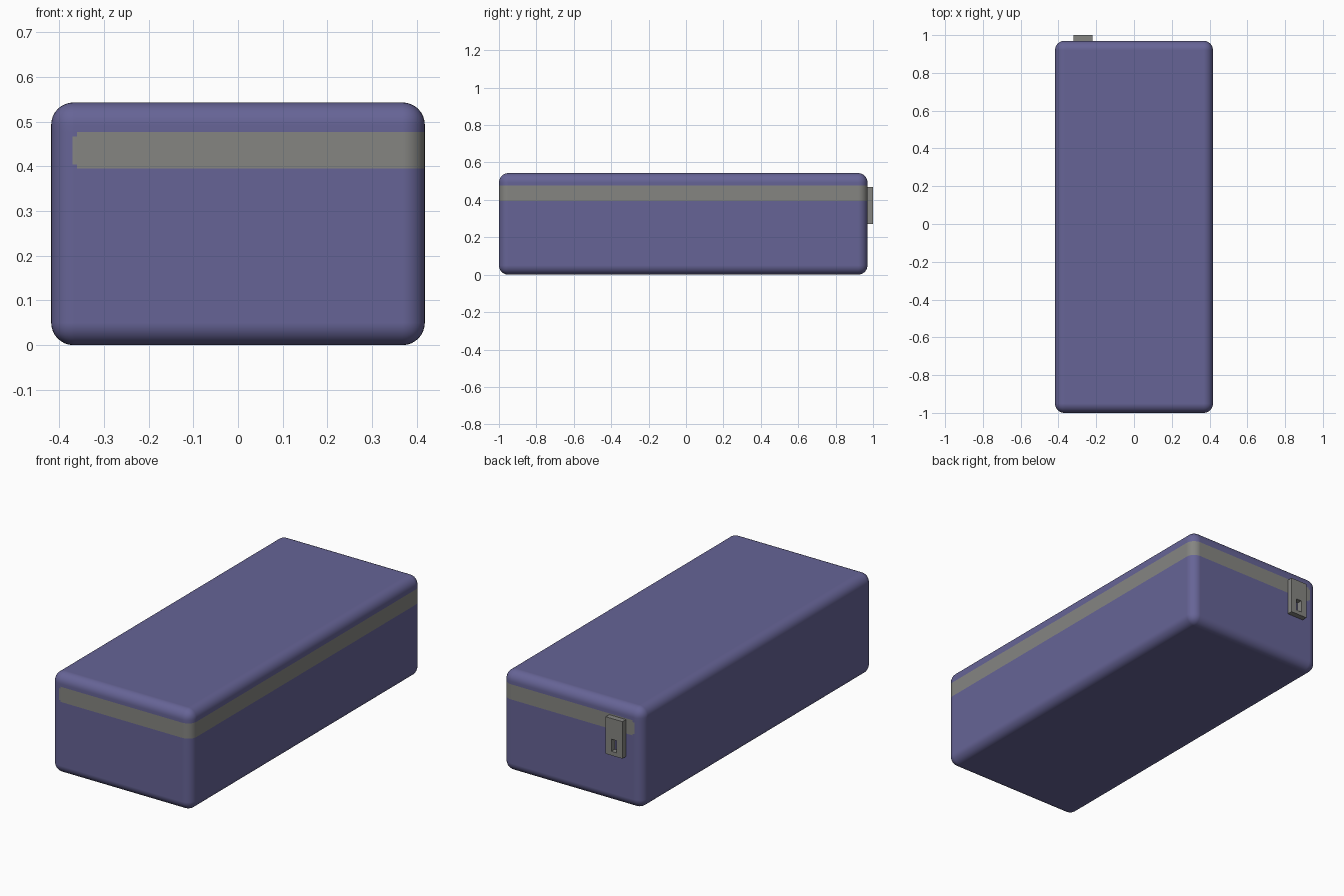
import bpy, bmesh
from mathutils import Vector

if "Cube" in bpy.data.objects:
    bpy.data.objects.remove(bpy.data.objects["Cube"])


def material(name, rgb):
    m = bpy.data.materials.new(name)
    m.diffuse_color = (*rgb, 1)
    m.use_nodes = True
    m.node_tree.nodes["Principled BSDF"].inputs["Base Color"].default_value = m.diffuse_color
    return m


fabric = material("purple_fabric", (0.133, 0.127, 0.305))
zip_grey = material("zip_grey", (0.235, 0.235, 0.222))


def finish(bm, name, mats):
    mesh = bpy.data.meshes.new(name)
    bm.to_mesh(mesh)
    bm.free()
    obj = bpy.data.objects.new(name, mesh)
    bpy.context.collection.objects.link(obj)
    for m in mats:
        mesh.materials.append(m)
    return obj


# Case body: rounded box
bm = bmesh.new()
bmesh.ops.create_cube(bm, size=1)
for v in bm.verts:
    v.co = Vector((v.co.x * 0.836, v.co.y * 1.97 - 0.015, (v.co.z + 0.5) * 0.543))
bmesh.ops.bevel(bm, geom=bm.edges[:], offset=0.05, segments=8, profile=0.5, affect='EDGES')

# Cut the zip band into the surface; it stops short of the left side
for co, no in [((0, 0, z), (0, 0, 1)) for z in (0.395, 0.404, 0.467, 0.477)] + \
              [((x, 0, 0), (1, 0, 0)) for x in (-0.37, -0.36)]:
    bmesh.ops.bisect_plane(bm, geom=bm.verts[:] + bm.edges[:] + bm.faces[:],
                           plane_co=co, plane_no=no, dist=1e-5)
for f in bm.faces:
    f.smooth = True
    c = f.calc_center_median()
    wide = c.x > -0.36 and 0.395 < c.z < 0.477
    tip = c.x > -0.37 and 0.404 < c.z < 0.467
    f.material_index = int(wide or tip)
body = finish(bm, "case_body", [fabric, zip_grey])
wn = body.modifiers.new("even_shading", 'WEIGHTED_NORMAL')
wn.weight = 100

# Zip puller: flat plate with a slot, hanging on the back
bm = bmesh.new()
xs = (-0.32, -0.286, -0.254, -0.22)
zs = (0.27, 0.292, 0.358, 0.47)
grid = [[bm.verts.new((x, 0.965, z)) for x in xs] for z in zs]
for j in range(3):
    for i in range(3):
        if (i, j) != (1, 1):
            bm.faces.new((grid[j][i], grid[j][i + 1], grid[j + 1][i + 1], grid[j + 1][i]))
ext = bmesh.ops.extrude_face_region(bm, geom=bm.faces[:], use_keep_orig=True)
for v in ext["geom"]:
    if isinstance(v, bmesh.types.BMVert):
        v.co.y = 1.0
bmesh.ops.recalc_face_normals(bm, faces=bm.faces[:])
finish(bm, "zip_puller", [zip_grey])
